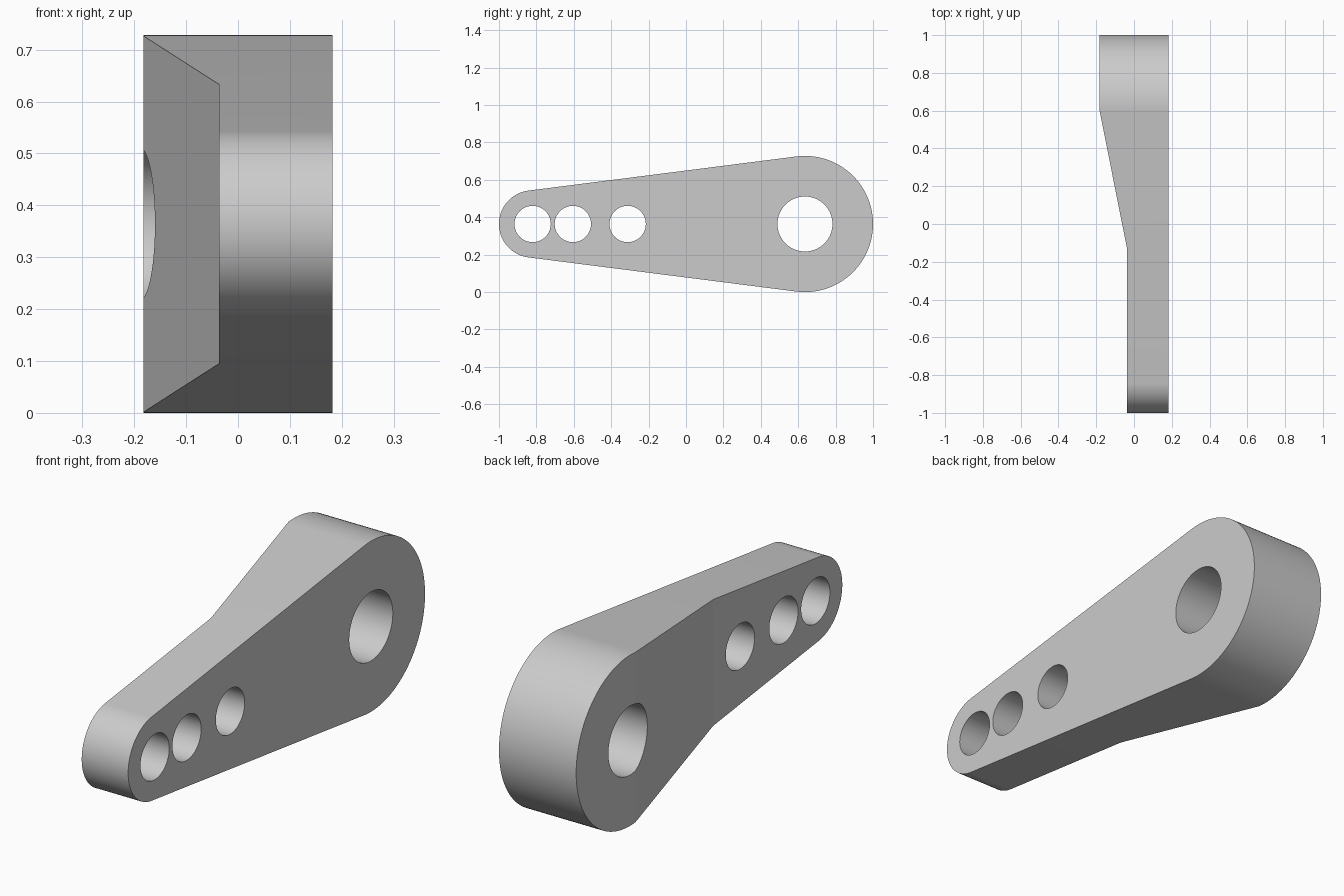
import bpy
import bmesh
from math import asin, cos, sin, pi, radians
from mathutils import Vector

cube = bpy.data.objects.get("Cube")
if cube:
    bpy.data.objects.remove(cube, do_unlink=True)

HALF = 0.182                                  # half of the full thickness
MID = 0.364                                   # height of the arm's centre line
BIG_Y, BIG_R = 0.636, 0.364
SMALL_Y, SMALL_R = -0.82, 0.18

grey = bpy.data.materials.new("light grey metal")
grey.use_nodes = True
colour = (0.6, 0.6, 0.6, 1)
grey.diffuse_color = colour
grey.node_tree.nodes["Principled BSDF"].inputs["Base Color"].default_value = colour


def prism(name, points, depth):
    """Extrude a closed outline of 3D points along the depth vector."""
    bm = bmesh.new()
    face = bm.faces.new([bm.verts.new(p) for p in points])
    out = bmesh.ops.extrude_face_region(bm, geom=[face])
    moved = [g for g in out["geom"] if isinstance(g, bmesh.types.BMVert)]
    bmesh.ops.translate(bm, verts=moved, vec=Vector(depth))
    bmesh.ops.recalc_face_normals(bm, faces=bm.faces)
    mesh = bpy.data.meshes.new(name)
    bm.to_mesh(mesh)
    bm.free()
    mesh.materials.append(grey)
    obj = bpy.data.objects.new(name, mesh)
    bpy.context.collection.objects.link(obj)
    return obj


def arc(x, y, r, start, end, steps):
    """Points on an arc in the side plane, about the centre line."""
    angles = [start + (end - start) * i / steps for i in range(steps + 1)]
    return [(x, y + r * cos(a), MID + r * sin(a)) for a in angles]


# Arm: two round ends joined by tangent lines
tangent = pi / 2 + asin((BIG_R - SMALL_R) / (BIG_Y - SMALL_Y))
outline = arc(-HALF, BIG_Y, BIG_R, -tangent, tangent, 64)
outline += arc(-HALF, SMALL_Y, SMALL_R, tangent, 2 * pi - tangent, 56)
arm = prism("lever_arm", outline, (2 * HALF, 0, 0))

# Relief: thins one side toward the small end with a sloped transition
relief = [(-0.327, 1.33), (-0.037, -0.13), (-0.037, -1.2), (-0.5, -1.2), (-0.5, 1.33)]
cutters = [prism("relief_cutter", [(x, y, -0.2) for x, y in relief], (0, 0, 1.2))]

# Through holes: one large bore and three small ones
for y, r in ((BIG_Y, 0.147), (SMALL_Y, 0.097), (-0.605, 0.097), (-0.312, 0.097)):
    ring = arc(-0.4, y, r, 0, 2 * pi, 64)[:-1]
    cutters.append(prism("hole_cutter", ring, (0.8, 0, 0)))

bpy.context.view_layer.objects.active = arm
for cutter in cutters:
    cutter.hide_render = True
    cut = arm.modifiers.new("cut", "BOOLEAN")
    cut.operation = "DIFFERENCE"
    cut.solver = "EXACT"
    cut.object = cutter
    bpy.ops.object.modifier_apply(modifier=cut.name)
    bpy.data.objects.remove(cutter, do_unlink=True)

# Smooth the round walls while keeping the shallow bend crisp
arm.data.shade_smooth()
arm.data.set_sharp_from_angle(angle=radians(8))
